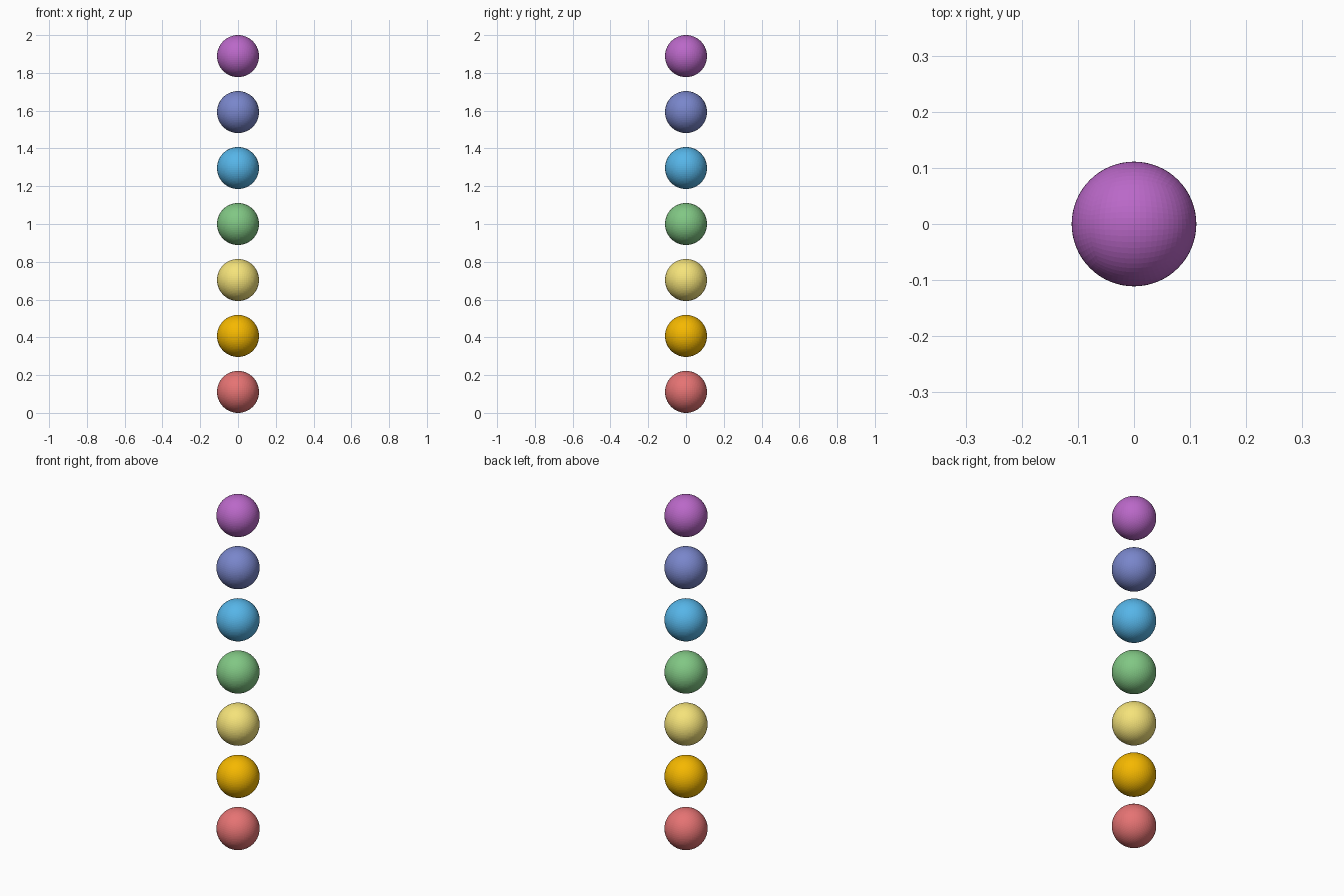
import bpy, bmesh, math

if "Cube" in bpy.data.objects:
    bpy.data.objects.remove(bpy.data.objects["Cube"])

RADIUS = 1 / 9
STEP = (2 - 2 * RADIUS) / 6
BEADS = [
    ("red", "E57373"), ("amber", "F5B800"), ("yellow", "F5E37A"), ("green", "81C784"),
    ("sky", "56B5E8"), ("indigo", "7986CB"), ("violet", "BA68C8"),
]


def linear(hex_code):
    vals = [int(hex_code[i:i + 2], 16) / 255 for i in (0, 2, 4)]
    return [v / 12.92 if v <= 0.04045 else ((v + 0.055) / 1.055) ** 2.4 for v in vals] + [1]


# Faceted ball made from an evenly divided cube
def ball_mesh(name):
    bm = bmesh.new()
    bmesh.ops.create_cube(bm, size=2)
    bmesh.ops.subdivide_edges(bm, edges=bm.edges[:], cuts=15, use_grid_fill=True)
    for v in bm.verts:
        for i in range(3):
            v.co[i] = math.tan(v.co[i] * math.pi / 4)
        v.co = v.co.normalized() * RADIUS
    mesh = bpy.data.meshes.new(name)
    bm.to_mesh(mesh)
    bm.free()
    return mesh


# Vertical stack of seven separate balls
for i, (colour, code) in enumerate(BEADS):
    name = colour + "_ball"
    mesh = ball_mesh(name)
    mat = bpy.data.materials.new(colour)
    mat.diffuse_color = linear(code)
    mat.use_nodes = True
    mat.node_tree.nodes["Principled BSDF"].inputs["Base Color"].default_value = mat.diffuse_color
    mesh.materials.append(mat)
    ball = bpy.data.objects.new(name, mesh)
    ball.location.z = RADIUS + i * STEP
    bpy.context.collection.objects.link(ball)
